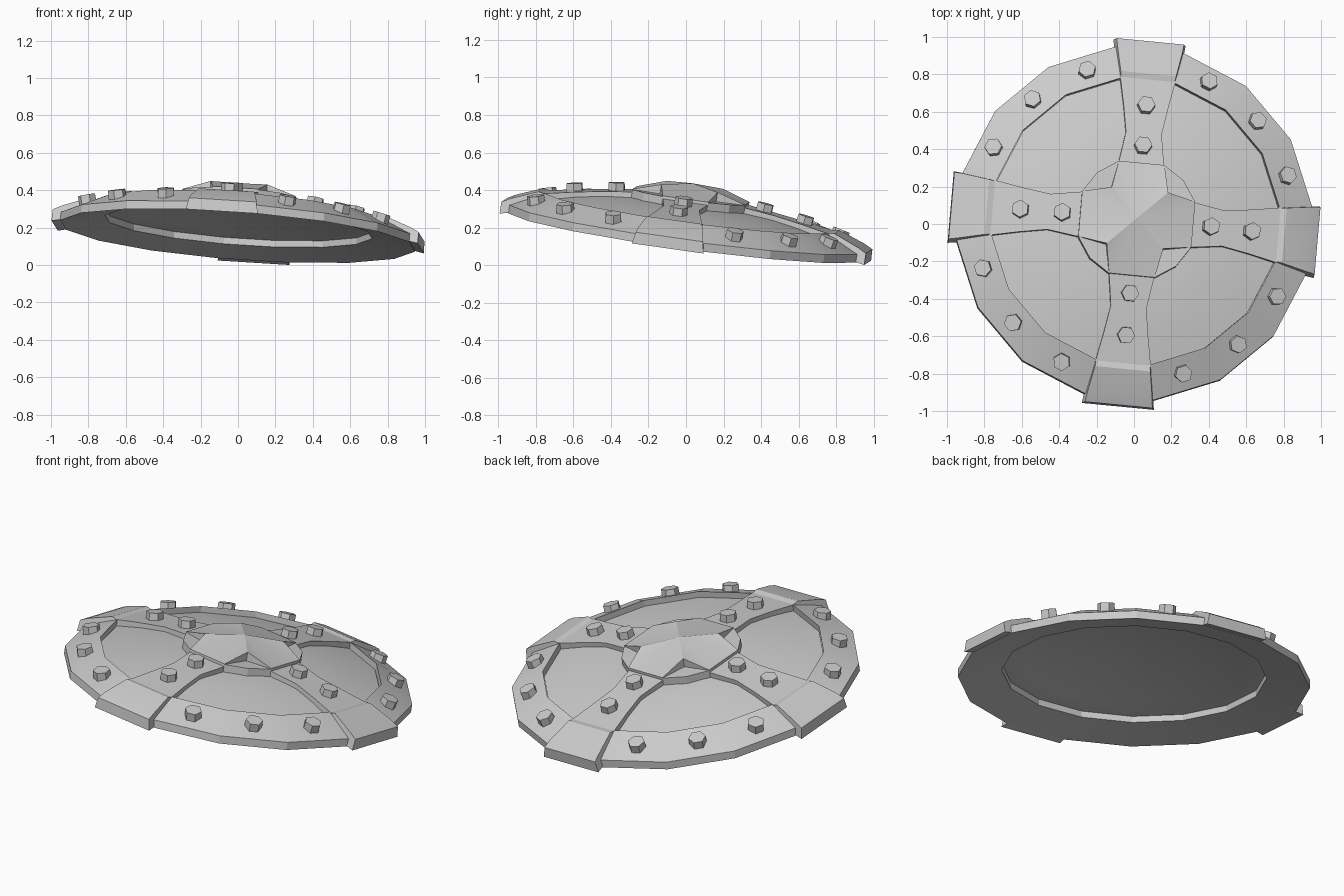
import bpy, bmesh, math
from mathutils import Vector, Matrix

if "Cube" in bpy.data.objects:
    bpy.data.objects.remove(bpy.data.objects["Cube"])

PHI = math.radians(-5.25)          # twist of the cross bands
STEP = math.tau / 16
TILT = Vector((0, 0, 1)).rotation_difference(Vector((0.075, 0.135, 1)).normalized()).to_matrix().to_4x4()
WORLD = Matrix.Translation((0, 0, 0.145)) @ TILT
metal = bpy.data.materials.new("grey metal")
metal.diffuse_color = (0.6, 0.6, 0.6, 1)
metal.use_nodes = True
metal.node_tree.nodes["Principled BSDF"].inputs["Base Color"].default_value = metal.diffuse_color
parts = []


def finish(name, bm, smooth=True):
    bmesh.ops.remove_doubles(bm, verts=bm.verts, dist=1e-5)
    bmesh.ops.recalc_face_normals(bm, faces=bm.faces)
    bm.transform(WORLD)
    me = bpy.data.meshes.new(name)
    bm.to_mesh(me)
    bm.free()
    me.materials.append(metal)
    ob = bpy.data.objects.new(name, me)
    bpy.context.collection.objects.link(ob)
    if smooth:
        bpy.context.view_layer.objects.active = ob
        ob.select_set(True)
        bpy.ops.object.shade_smooth_by_angle(angle=math.radians(20))
        ob.select_set(False)
    parts.append(ob)


def polar(r, a, z):
    return Vector((r * math.cos(a), r * math.sin(a), z))


def lathe(name, profile, closed):
    bm = bmesh.new()
    rings = [[bm.verts.new(polar(r, PHI + STEP * (k + 0.5), z)) for k in range(16)]
             for r, z in profile]
    pairs = list(zip(rings, rings[1:]))
    if closed:
        pairs.append((rings[-1], rings[0]))
    for a, b in pairs:
        for k in range(16):
            j = (k + 1) % 16
            bm.faces.new((a[k], a[j], b[j], b[k]))
    if not closed:
        bm.faces.new(rings[0])
        bm.faces.new(rings[-1])
    finish(name, bm)


def strip(name, stations, rot, bevel=0.0):
    """Band running outward: stations are (distance, half width, bottom, top)."""
    bm = bmesh.new()
    m = Matrix.Rotation(rot, 4, 'Z')
    rows = [[bm.verts.new(m @ Vector(p)) for p in
             ((x, -w, lo), (x, w, lo), (x, w - bevel, z), (x, bevel - w, z))]
            for x, w, lo, z in stations]
    for a, b in zip(rows, rows[1:]):
        for k in range(4):
            j = (k + 1) % 4
            bm.faces.new((a[k], a[j], b[j], b[k]))
    bm.faces.new(rows[0])
    bm.faces.new(rows[-1])
    finish(name, bm)


def bolt(name, r, a, z, slope):
    bm = bmesh.new()
    m = (Matrix.Rotation(a, 4, 'Z') @ Matrix.Translation((r, 0, z))
         @ Matrix.Rotation(slope, 4, 'Y') @ Matrix.Translation((0, 0, 0.012)))
    bmesh.ops.create_cone(bm, cap_ends=True, segments=6, radius1=0.049,
                          radius2=0.047, depth=0.06, matrix=m)
    finish(name, bm, False)


# outer rim with a sloping underside, and the domed panel shell inside it
lathe("rim", [(0.72, 0.048), (0.957, 0), (0.957, 0.045), (0.775, 0.13), (0.775, 0.083), (0.72, 0.083)], True)
lathe("panel", [(0.05, 0.16), (0.28, 0.147), (0.45, 0.13), (0.62, 0.104), (0.72, 0.084), (0.772, 0.084),
                (0.772, 0.095), (0.62, 0.13), (0.45, 0.158), (0.28, 0.177)], False)

# cross bands, rim plates and bolts
for q in range(4):
    a = PHI + q * math.pi / 2
    strip(f"band_{q}", [(0.28, 0.125, 0.16, 0.205), (0.47, 0.096, 0.14, 0.18),
                        (0.62, 0.12, 0.115, 0.156), (0.775, 0.15, 0.09, 0.128)], a)
    strip(f"rim_plate_{q}", [(0.762, 0.156, 0.088, 0.128), (0.8, 0.162, 0.06, 0.135),
                             (0.94, 0.188, 0.003, 0.08), (0.985, 0.194, -0.006, 0.056)], a, 0.013)
    bolt(f"band_bolt_inner_{q}", 0.398, a, 0.19, math.radians(7))
    bolt(f"band_bolt_outer_{q}", 0.62, a, 0.155, math.radians(9))
    for k in (1, 2, 3):
        bolt(f"rim_bolt_{q}_{k}", 0.85, a + k * STEP, 0.085, math.radians(15))

# hub: low base, then a sloping cap with four notches
H = math.radians(22)
D = math.pi / 4


def hub(name, notch_r, notch_z, low, high, peak):
    bm = bmesh.new()
    outline = []
    for q in range(4):
        a = PHI + q * math.pi / 2
        outline += [(0.328, a - H, high), (0.328, a + H, high), (notch_r, a + D, notch_z)]
    top = [bm.verts.new(polar(*p)) for p in outline]
    bot = [bm.verts.new(polar(r, a, low)) for r, a, z in outline]
    tip = bm.verts.new((0, 0, peak))
    for k in range(12):
        j = (k + 1) % 12
        bm.faces.new((top[k], top[j], tip))
        bm.faces.new((bot[k], bot[j], top[j], top[k]))
    bm.faces.new(bot)
    finish(name, bm)


hub("hub_base", 0.328, 0.215, 0.165, 0.215, 0.216)
hub("hub_cap", 0.215, 0.266, 0.2, 0.218, 0.284)

# stand everything on the ground and centre it
pts = [v.co for o in parts for v in o.data.vertices]
lo = [min(p[i] for p in pts) for i in range(3)]
hi = [max(p[i] for p in pts) for i in range(3)]
shift = Matrix.Translation((-(lo[0] + hi[0]) / 2, -(lo[1] + hi[1]) / 2, -lo[2]))
for o in parts:
    o.data.transform(shift)
